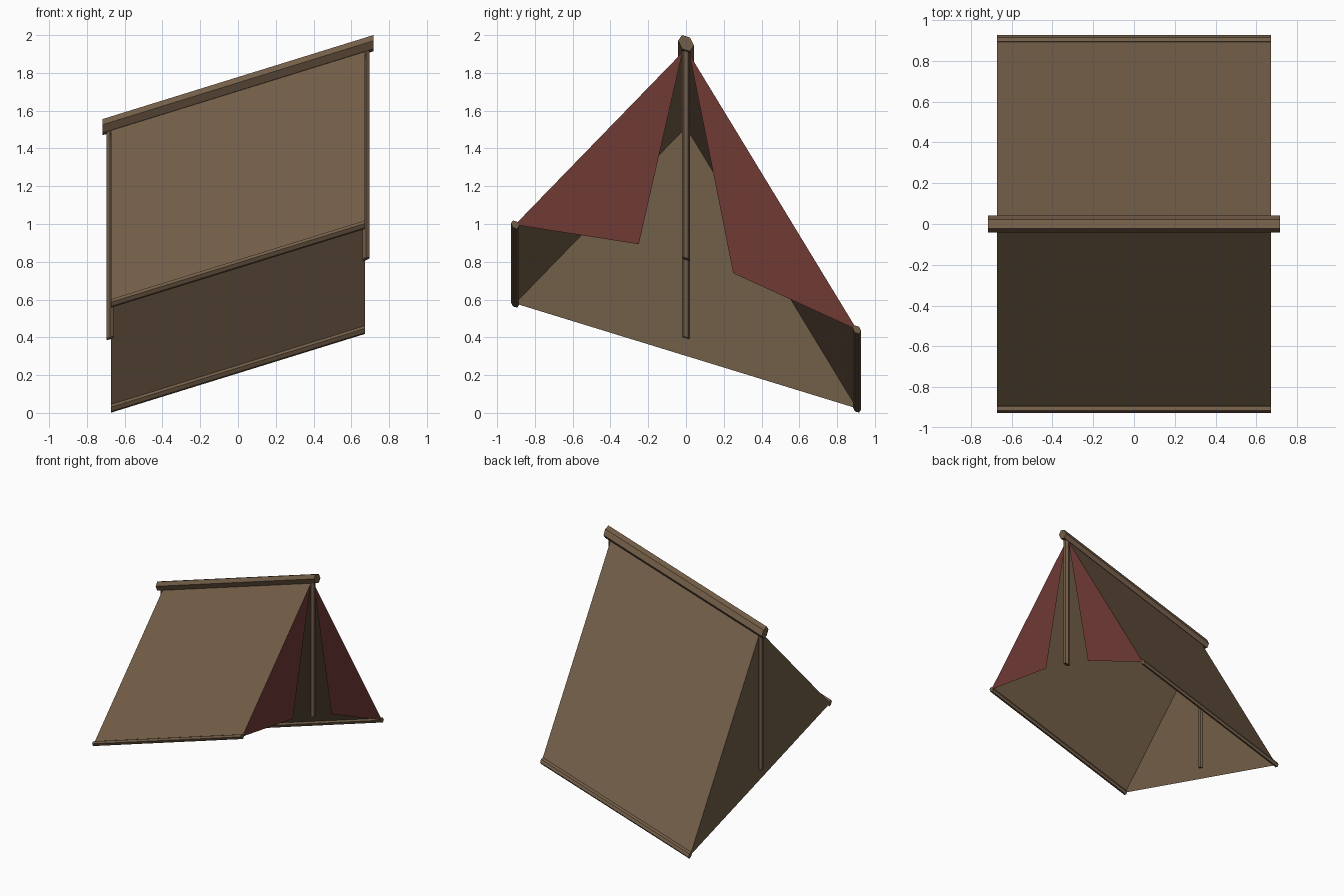
import bpy, bmesh, math
from mathutils import Matrix, Vector

if "Cube" in bpy.data.objects:
    bpy.data.objects.remove(bpy.data.objects["Cube"])

# The whole tent leans on a slope: z rises along x and falls along y
SLOPE = Matrix(((1, 0, 0, 0), (0, 1, 0, 0), (0.31, -0.307, 1, 0), (0, 0, 0, 1)))
HALF_LEN = 0.672
HALF_WIDTH = 0.905
BASE = 0.51
APEX = 1.72


def material(name, rgb):
    m = bpy.data.materials.new(name)
    m.diffuse_color = (*rgb, 1)
    m.use_nodes = True
    m.node_tree.nodes["Principled BSDF"].inputs["Base Color"].default_value = m.diffuse_color
    return m


tan = material("tan canvas", (0.171, 0.112, 0.065))
red = material("dark red cloth", (0.162, 0.041, 0.034))


def finish(name, bm, mat):
    bm.transform(SLOPE)
    mesh = bpy.data.meshes.new(name)
    bm.to_mesh(mesh)
    bm.free()
    mesh.materials.append(mat)
    ob = bpy.data.objects.new(name, mesh)
    bpy.context.collection.objects.link(ob)
    return ob


def rod(name, a, b, radius):
    """Six-sided pole from a to b, with corners pointing along y."""
    a, b = Vector(a), Vector(b)
    side = Vector((0, 1, 0))
    up = (b - a).normalized().cross(side)
    bm = bmesh.new()
    rings = []
    for end in (a, b):
        rings.append([bm.verts.new(end + radius * (math.cos(i * math.pi / 3) * side
                                                   + math.sin(i * math.pi / 3) * up))
                      for i in range(6)])
    for i in range(6):
        j = (i + 1) % 6
        bm.faces.new((rings[0][i], rings[0][j], rings[1][j], rings[1][i]))
    bm.faces.new(rings[0])
    bm.faces.new(rings[1])
    bmesh.ops.recalc_face_normals(bm, faces=bm.faces)
    finish(name, bm, tan)


def sheet(name, points, mat):
    bm = bmesh.new()
    bm.faces.new([bm.verts.new(p) for p in points])
    finish(name, bm, mat)


# Ridge beam
rod("ridge_beam", (-0.717, 0, 1.735), (0.717, 0, 1.735), 0.042)

# Upright end poles
for label, x in (("closed_end_pole", -0.677), ("door_pole", 0.677)):
    rod(label, (x, 0, 0.605), (x, 0, APEX), 0.022)

L, W = HALF_LEN, HALF_WIDTH
for label, s in (("front", -1), ("back", 1)):
    # Bottom rail and sloping roof sheet
    rod(label + "_rail", (-L, s * W, BASE), (L, s * W, BASE), 0.022)
    roof = [(-L, s * W, BASE), (L, s * W, BASE), (L, 0, APEX), (-L, 0, APEX)]
    sheet(label + "_roof", roof if s < 0 else roof[::-1], tan)
    # Open door flap, pulled aside and slightly lifted
    flap = [(L, 0, APEX), (L, s * W, BASE), (L, s * 0.25, BASE + 0.098),
            (L, s * 0.02, APEX - 0.03)]
    sheet(label + "_door_flap", flap if s < 0 else flap[::-1], red)

# Closed end wall
sheet("end_wall", [(-L, W, BASE), (-L, -W, BASE), (-L, 0, APEX)], tan)
